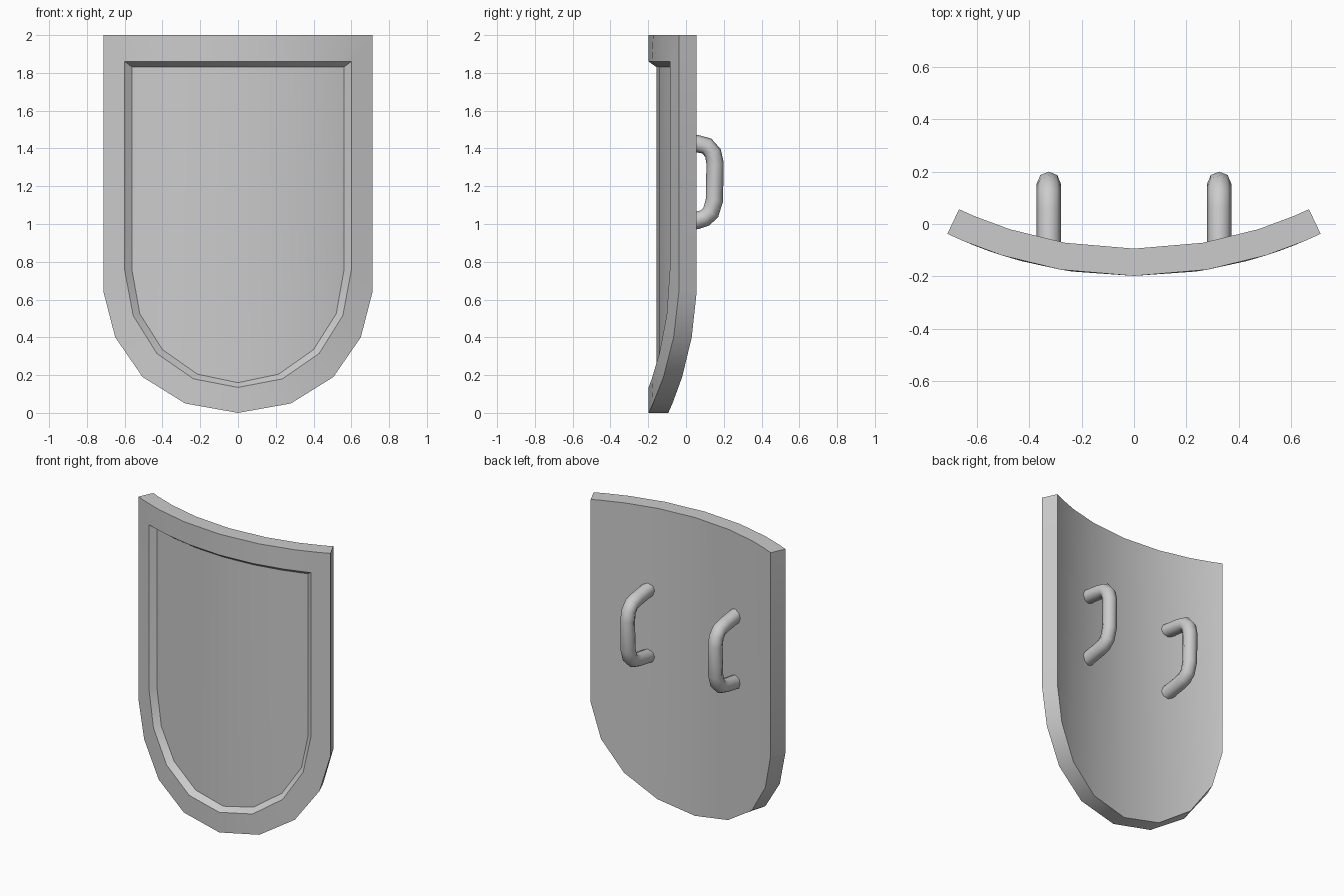
import bpy, bmesh, math

if "Cube" in bpy.data.objects:
    bpy.data.objects.remove(bpy.data.objects["Cube"])

RADIUS = 1.66      # curvature of the front surface
FRONT_Y = -0.198   # front surface on the centre line
THICK = 0.104
RECESS = 0.042


def loop_points(half, top):
    """Half outline (centre to side) -> bottom row and matching top row."""
    bottom = [(-x, z) for x, z in half[:0:-1]] + list(half)
    return bottom + [(x, top) for x, z in reversed(bottom)]


def add_loop(bm, pts, depth, ref):
    """Wrap flat (x, z) points on the cylinder; x is measured at depth ref."""
    r = RADIUS - depth
    verts = []
    for x, z in pts:
        a = math.asin(x / (RADIUS - ref))
        verts.append(bm.verts.new((r * math.sin(a), FRONT_Y + RADIUS - r * math.cos(a), z)))
    return verts


def bridge(bm, a, b):
    n = len(a)
    for i in range(n):
        j = (i + 1) % n
        bm.faces.new((a[i], a[j], b[j], b[i]))


def fill(bm, loop):
    """Vertical strips between the bottom row and the top row."""
    n = len(loop)
    for i in range(n // 2 - 1):
        bm.faces.new((loop[i], loop[i + 1], loop[n - 2 - i], loop[n - 1 - i]))


def finish(obj, angle):
    bpy.ops.object.select_all(action='DESELECT')
    obj.select_set(True)
    bpy.context.view_layer.objects.active = obj
    if obj.type == 'CURVE':
        bpy.ops.object.convert(target='MESH')
    bpy.ops.object.shade_smooth_by_angle(angle=math.radians(angle))


# Shield plate: outer edge, raised rim, sloped step and recessed panel
outer = loop_points([(0, 0), (0.28, 0.05), (0.505, 0.19), (0.65, 0.40), (0.712, 0.64)], 2.0)
step = loop_points([(0, 0.135), (0.235, 0.18), (0.43, 0.315), (0.555, 0.515), (0.6, 0.755)], 1.86)
panel = loop_points([(0, 0.16), (0.215, 0.205), (0.40, 0.335), (0.52, 0.525), (0.56, 0.75)], 1.83)

bm = bmesh.new()
back_l = add_loop(bm, outer, THICK, 0)
outer_l = add_loop(bm, outer, 0, 0)
step_l = add_loop(bm, step, 0, 0)
panel_l = add_loop(bm, panel, RECESS, RECESS)
fill(bm, back_l)
bridge(bm, back_l, outer_l)
bridge(bm, outer_l, step_l)
bridge(bm, step_l, panel_l)
fill(bm, panel_l)
bmesh.ops.recalc_face_normals(bm, faces=bm.faces)
mesh = bpy.data.meshes.new("shield_plate")
bm.to_mesh(mesh)
bm.free()
plate = bpy.data.objects.new("shield_plate", mesh)
bpy.context.collection.objects.link(plate)
finish(plate, 30)

# Two grip handles on the back
path = [(-0.085, 1.445), (0.055, 1.426), (0.11, 1.413), (0.143, 1.375), (0.154, 1.32),
        (0.150, 1.125), (0.131, 1.06), (0.10, 1.032), (0.055, 1.018), (-0.085, 0.995)]
for name, x in (("left_handle", -0.325), ("right_handle", 0.325)):
    curve = bpy.data.curves.new(name, 'CURVE')
    curve.dimensions = '3D'
    curve.bevel_depth = 0.046
    curve.bevel_resolution = 2
    curve.use_fill_caps = True
    spline = curve.splines.new('POLY')
    spline.points.add(len(path) - 1)
    for p, (y, z) in zip(spline.points, path):
        p.co = (x, y, z, 1)
    handle = bpy.data.objects.new(name, curve)
    bpy.context.collection.objects.link(handle)
    finish(handle, 50)
